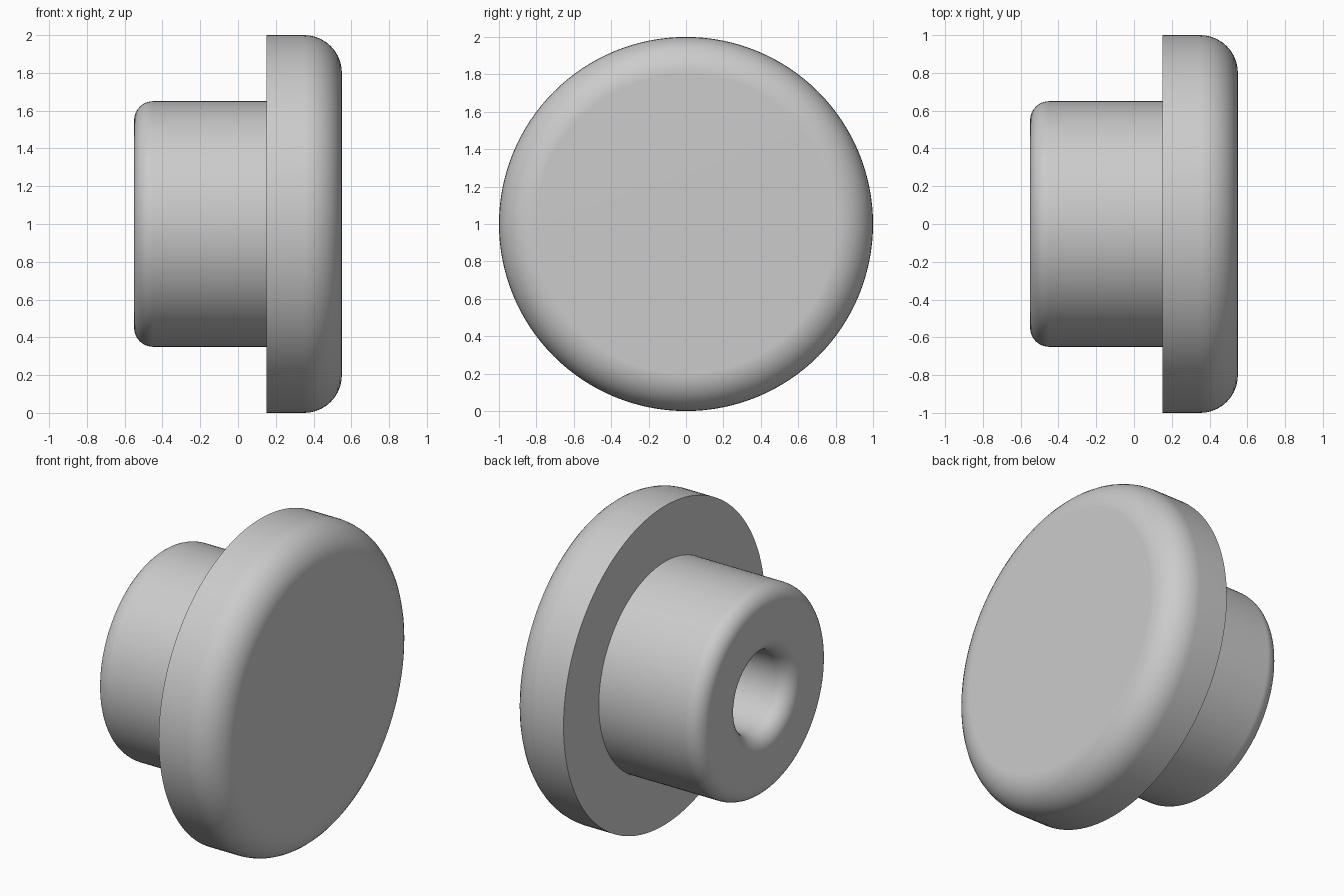
import bpy
import bmesh
from math import sin, cos, radians, tau

SEGMENTS = 128
STEPS = 10

if "Cube" in bpy.data.objects:
    bpy.data.objects.remove(bpy.data.objects["Cube"], do_unlink=True)


def fillet(x, r, size, start, end):
    """Arc of (x, radius) points around a centre, angles in degrees."""
    angles = [radians(start + (end - start) * i / STEPS) for i in range(STEPS + 1)]
    return [(x + size * cos(a), r + size * sin(a)) for a in angles]


def lathe(name, profile, height, material):
    """Revolve a profile of (x, radius) points around a horizontal axis."""
    bm = bmesh.new()
    verts = [bm.verts.new((x, 0, height + r)) for x, r in profile]
    edges = [bm.edges.new(pair) for pair in zip(verts, verts[1:])]
    bmesh.ops.spin(bm, geom=verts + edges, cent=(0, 0, height), axis=(1, 0, 0),
                   angle=tau, steps=SEGMENTS, use_merge=True)
    bmesh.ops.remove_doubles(bm, verts=bm.verts[:], dist=0.0001)
    bmesh.ops.recalc_face_normals(bm, faces=bm.faces[:])
    mesh = bpy.data.meshes.new(name)
    bm.to_mesh(mesh)
    bm.free()
    mesh.materials.append(material)
    obj = bpy.data.objects.new(name, mesh)
    bpy.context.collection.objects.link(obj)
    bpy.ops.object.select_all(action='DESELECT')
    obj.select_set(True)
    bpy.context.view_layer.objects.active = obj
    bpy.ops.object.shade_smooth_by_angle(angle=radians(35))
    # Keeps the broad flat faces flat beside their rounded rims
    normals = obj.modifiers.new("flat_face_normals", 'WEIGHTED_NORMAL')
    normals.keep_sharp = True
    return obj


grey = bpy.data.materials.new("plain_grey")
grey.use_nodes = True
colour = (0.6, 0.6, 0.6, 1)
grey.diffuse_color = colour
grey.node_tree.nodes["Principled BSDF"].inputs["Base Color"].default_value = colour

# Wide cap with a rounded outer rim and a sharp back edge
cap = [(0.55, 0)] + fillet(0.35, 0.8, 0.2, 0, 90) + [(0.15, 1)]
# Stem with a rounded end
stem = [(0.15, 0.65)] + fillet(-0.45, 0.55, 0.1, 90, 180)
# Blind bore with a rounded mouth
bore = fillet(-0.45, 0.35, 0.1, 180, 270) + [(0.15, 0.25), (0.15, 0)]

lathe("knob", cap + stem + bore, 1, grey)
